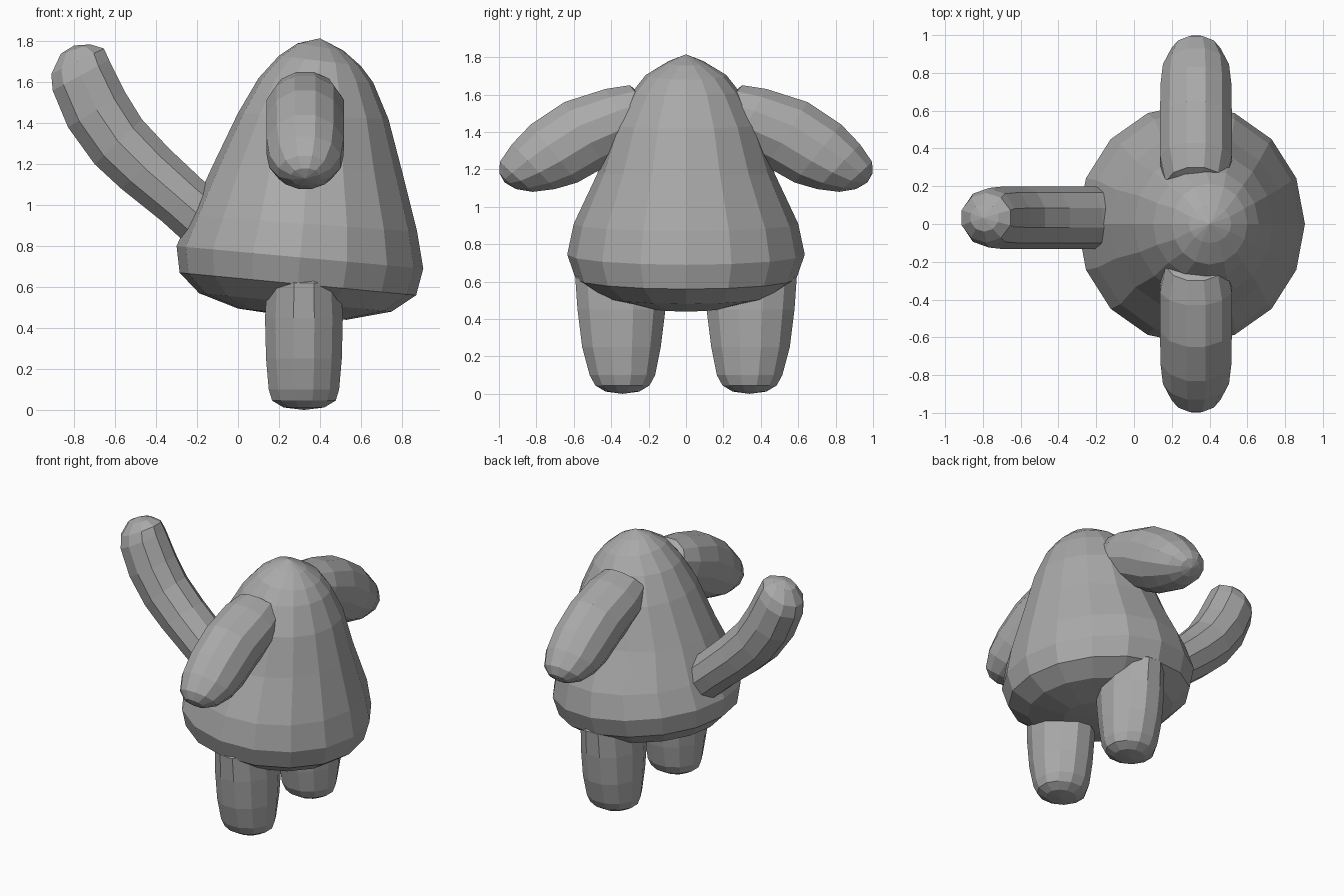
import bpy, bmesh, math
from mathutils import Vector

grey = bpy.data.materials.new("plain grey")
grey.diffuse_color = (0.4, 0.4, 0.4, 1)


def loft(name, rings, plane, across, sides, start, tip, flat_sided=True):
    """Skin over rings (a0, z0, a1, z1, half_width); plane 'x' or 'y' is the
    axis of a, across is the centre on the other axis; closed by two points."""
    def place(a, z, w):
        return Vector((a, across + w, z)) if plane == 'x' else Vector((across + w, a, z))

    phase, grow = (math.pi / sides, 1 / math.cos(math.pi / sides)) if flat_sided else (0, 1)
    bm = bmesh.new()
    loops = []
    for a0, z0, a1, z1, w in rings:
        loop = []
        for i in range(sides):
            t = phase + 2 * math.pi * i / sides
            c, s = 0.5 * math.cos(t) * grow, math.sin(t) * grow
            loop.append(bm.verts.new(place((a0 + a1) / 2 + (a1 - a0) * c,
                                           (z0 + z1) / 2 + (z1 - z0) * c, w * s)))
        loops.append(loop)
    for lo, hi in zip(loops, loops[1:]):
        for i in range(sides):
            j = (i + 1) % sides
            bm.faces.new((lo[i], lo[j], hi[j], hi[i]))
    for loop, point in ((loops[0], start), (loops[-1], tip)):
        end = bm.verts.new(place(*point, 0))
        for i in range(sides):
            bm.faces.new((loop[i], loop[(i + 1) % sides], end))
    bmesh.ops.recalc_face_normals(bm, faces=bm.faces)
    mesh = bpy.data.meshes.new(name)
    bm.to_mesh(mesh)
    bm.free()
    mesh.materials.append(grey)
    obj = bpy.data.objects.new(name, mesh)
    bpy.context.collection.objects.link(obj)
    return obj


# Leaning cone-shaped body
loft("body", [
    (0.00, 0.495, 0.53, 0.44, 0.22),
    (-0.19, 0.57, 0.75, 0.48, 0.46),
    (-0.285, 0.67, 0.87, 0.56, 0.59),
    (-0.30, 0.80, 0.905, 0.69, 0.635),
    (-0.235, 0.95, 0.875, 0.87, 0.60),
    (-0.13, 1.18, 0.80, 1.17, 0.475),
    (0.00, 1.45, 0.735, 1.42, 0.39),
    (0.10, 1.62, 0.66, 1.60, 0.29),
    (0.20, 1.73, 0.60, 1.68, 0.215),
    (0.29, 1.79, 0.515, 1.755, 0.10),
], 'x', 0, 16, (0.27, 0.455), (0.40, 1.815), False)

# Raised tail
loft("tail", [
    (-0.10, 0.70, 0.10, 0.90, 0.14),
    (-0.26, 0.82, -0.05, 1.02, 0.155),
    (-0.37, 0.92, -0.17, 1.12, 0.158),
    (-0.57, 1.08, -0.34, 1.28, 0.158),
    (-0.70, 1.20, -0.47, 1.42, 0.158),
    (-0.83, 1.38, -0.55, 1.55, 0.158),
    (-0.905, 1.56, -0.63, 1.71, 0.15),
    (-0.912, 1.64, -0.655, 1.765, 0.125),
    (-0.865, 1.74, -0.72, 1.785, 0.07),
], 'x', 0.033, 10, (0.05, 0.75), (-0.80, 1.78))

# Drooping arms and stubby legs on both sides
arm = [
    (0.10, 1.40, 0.30, 1.65, 0.16),
    (0.25, 1.31, 0.43, 1.63, 0.19),
    (0.43, 1.215, 0.65, 1.56, 0.19),
    (0.58, 1.13, 0.83, 1.44, 0.188),
    (0.70, 1.095, 0.93, 1.335, 0.175),
    (0.82, 1.08, 0.995, 1.24, 0.13),
    (0.91, 1.095, 0.998, 1.18, 0.07),
]
leg = [
    (0.24, 0.74, 0.46, 0.74, 0.11),
    (0.12, 0.62, 0.592, 0.62, 0.18),
    (0.11, 0.45, 0.58, 0.45, 0.19),
    (0.135, 0.25, 0.555, 0.25, 0.185),
    (0.165, 0.10, 0.515, 0.10, 0.172),
    (0.195, 0.045, 0.485, 0.045, 0.155),
    (0.25, 0.012, 0.43, 0.012, 0.10),
]
for side, s in (("front", -1), ("back", 1)):
    for part, rings, x, start, tip in (
            ("arm", arm, 0.328, (0.17, 1.54), (0.97, 1.13)),
            ("leg", leg, 0.322, (0.35, 0.78), (0.34, 0.0))):
        loft(side + "_" + part, [(s * a, b, s * c, d, w) for a, b, c, d, w in rings],
             'y', x, 12, (s * start[0], start[1]), (s * tip[0], tip[1]))
